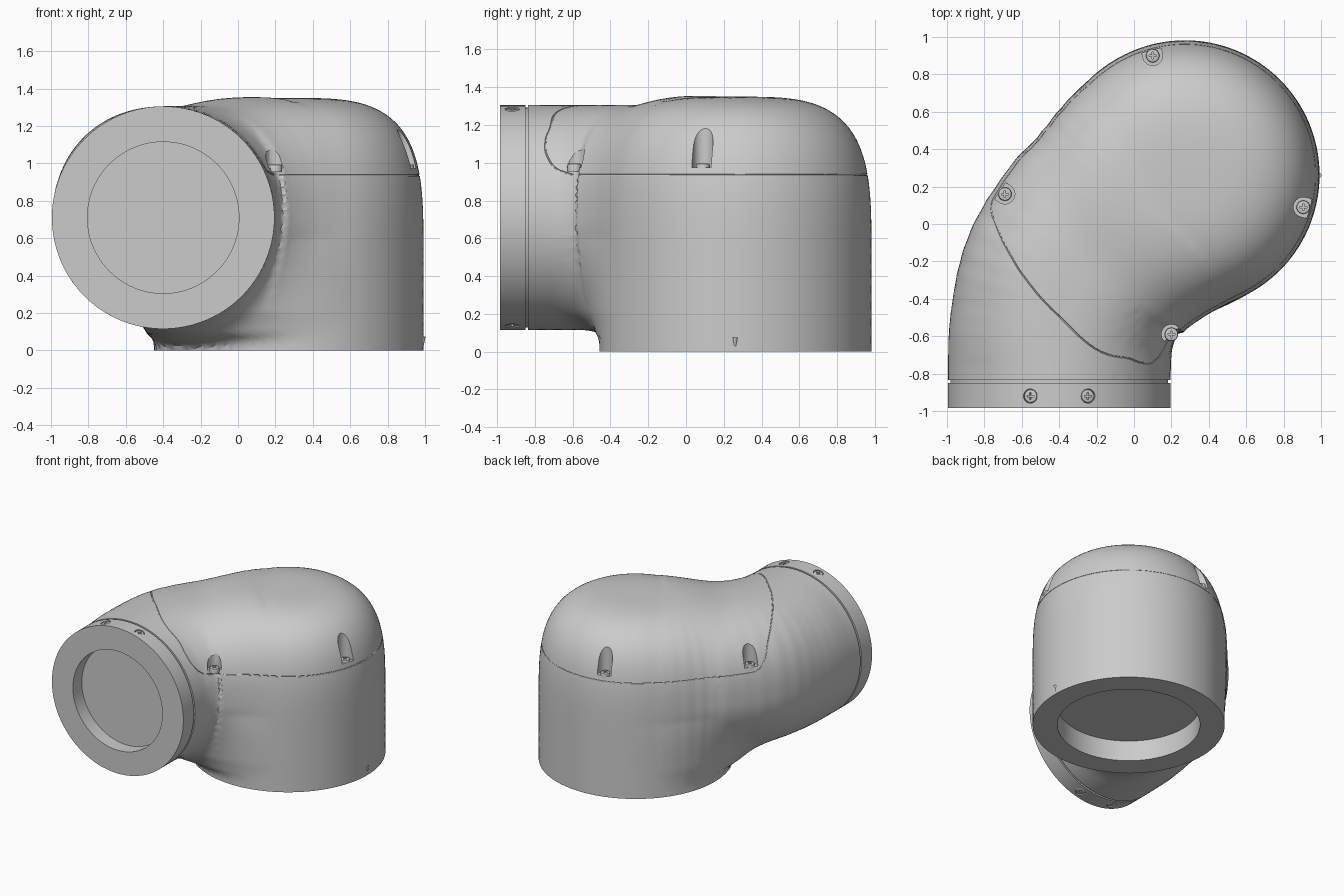
import bpy, bmesh, math
from mathutils import Vector, Matrix

if "Cube" in bpy.data.objects:
    bpy.data.objects.remove(bpy.data.objects["Cube"])

COL = (0.272, 0.262)                 # column axis
ARM_X, ARM_Z, R = -0.4, 0.71, 0.595  # arm axis and radius
CORE = Vector((-0.05, -0.05, 0.65))  # point inside the housing


def spline(pts, steps):
    """Catmull-Rom points through a list of tuples."""
    ps = [Vector(p) for p in pts]
    ps = [ps[0] * 2 - ps[1]] + ps + [ps[-1] * 2 - ps[-2]]
    out = []
    for a, b, c, d in zip(ps, ps[1:], ps[2:], ps[3:]):
        for i in range(steps):
            t = i / steps
            out.append(0.5 * (2 * b + (c - a) * t + (2 * a - 5 * b + 4 * c - d) * t * t
                              + (3 * b - a - 3 * c + d) * t ** 3))
    return out + [ps[-2]]


# arm path: x, y, half width, half height, squareness of the upper half
PATH = [(-0.4, -1.4, R, R, 2)] + [tuple(p) for p in spline(
    [(-0.4, -0.8, R, R, 2), (-0.385, -0.55, 0.6, R, 2.2), (-0.3, -0.28, 0.625, 0.597, 2.5),
     (-0.1, -0.02, 0.645, 0.595, 2.7), (0.02, 0.15, 0.6, 0.575, 2.8),
     (0.13, 0.24, 0.56, 0.52, 2.8)], 4)]
SEGS = [(a, b, b[0] - a[0], b[1] - a[1], (b[0] - a[0]) ** 2 + (b[1] - a[1]) ** 2)
        for a, b in zip(PATH, PATH[1:])]


def field(p):
    """Smooth union of the domed column and the bent arm."""
    x, y, z = p
    d = math.hypot(x - COL[0], y - COL[1]) / 0.72
    h = max(0.0, z - 0.5) / 0.85
    col = ((d ** 3.5 + h ** 3.5) ** (1 / 3.5) - 1) * 0.7
    best = 99.0
    for a, b, ux, uy, uu in SEGS:
        t = min(1.0, max(0.0, ((x - a[0]) * ux + (y - a[1]) * uy) / uu))
        q = (x - a[0] - t * ux) ** 2 + (y - a[1] - t * uy) ** 2
        if q < best:
            best, near = q, (a, b, t)
    a, b, t = near
    w, ht, e = (a[i] + t * (b[i] - a[i]) for i in (2, 3, 4))
    e = e if z > ARM_Z else 2
    arm = (((math.sqrt(best) / w) ** e + (abs(z - ARM_Z) / ht) ** e) ** (1 / e) - 1) * 0.6
    # wider blend low on the arm, fading out at the base edge
    k = 0.13 + 0.2 * min(1, max(0, (0.6 - z) / 0.4))
    k = min(k, 0.11 + 2.5 * max(z, 0))
    m = max(k - abs(col - arm), 0) / k
    return max(min(col, arm) - m * m * k / 4, -0.2 - z, -1.1 - y)


def project(origin, direction):
    """Point where a ray from inside meets the housing surface."""
    n = direction.normalized()
    lo, hi = 0.0, 2.2
    for _ in range(18):
        mid = (lo + hi) / 2
        if field(origin + n * mid) < 0:
            lo = mid
        else:
            hi = mid
    return origin + n * lo


def to_object(bm, name):
    me = bpy.data.meshes.new(name)
    bmesh.ops.recalc_face_normals(bm, faces=bm.faces)
    bm.to_mesh(me)
    bm.free()
    ob = bpy.data.objects.new(name, me)
    bpy.context.collection.objects.link(ob)
    return ob


def add_cyl(bm, a, b, r, sides=64, r2=None):
    a, b = Vector(a), Vector(b)
    rot = (b - a).to_track_quat('Z', 'Y').to_matrix().to_4x4()
    bmesh.ops.create_cone(bm, cap_ends=True, segments=sides, radius1=r,
                          radius2=r if r2 is None else r2, depth=(b - a).length,
                          matrix=Matrix.Translation((a + b) / 2) @ rot)


def cylinder(name, *args, **kw):
    bm = bmesh.new()
    add_cyl(bm, *args, **kw)
    return to_object(bm, name)


def activate(ob):
    bpy.ops.object.select_all(action='DESELECT')
    ob.select_set(True)
    bpy.context.view_layer.objects.active = ob


def cut(ob, cutter):
    m = ob.modifiers.new("cut", 'BOOLEAN')
    m.operation, m.solver, m.object = 'DIFFERENCE', 'EXACT', cutter
    activate(ob)
    bpy.ops.object.modifier_apply(modifier=m.name)
    bpy.data.objects.remove(cutter)


def smooth(ob):
    activate(ob)
    bpy.ops.object.shade_smooth_by_angle(angle=math.radians(32))


def screw(name, pos, axis):
    """Rounded screw head with a cross recess."""
    pos, axis = Vector(pos), Vector(axis).normalized()
    bm = bmesh.new()
    add_cyl(bm, pos - axis * 0.02, pos + axis * 0.02, 0.036, 24)
    top = [e for e in bm.edges if all((v.co - pos).dot(axis) > 0.019 for v in e.verts)]
    bmesh.ops.bevel(bm, geom=top, offset=0.008, segments=2, profile=0.5, affect='EDGES')
    head = to_object(bm, name)
    rot = axis.to_track_quat('Z', 'Y').to_matrix().to_4x4()
    for s in ((0.038, 0.008, 0.03), (0.008, 0.038, 0.03)):
        bm = bmesh.new()
        bmesh.ops.create_cube(bm, size=1, matrix=Matrix.Translation(pos + axis * 0.023)
                              @ rot @ Matrix.Diagonal((*s, 1)))
        cut(head, to_object(bm, "slot_cutter"))
    smooth(head)


# Housing: sphere wrapped onto the blended shape, trimmed flat at both openings
bm = bmesh.new()
bmesh.ops.create_icosphere(bm, subdivisions=6, radius=1)
for v in bm.verts:
    v.co = project(CORE, v.co)
for co, no in (((0, 0, 0), (0, 0, -1)), ((0, -0.835, 0), (0, -1, 0))):
    bmesh.ops.bisect_plane(bm, geom=bm.verts[:] + bm.edges[:] + bm.faces[:],
                           plane_co=co, plane_no=no, clear_outer=True)
    bmesh.ops.holes_fill(bm, edges=[e for e in bm.edges if e.is_boundary], sides=0)
housing = to_object(bm, "elbow_housing")

# Round recess under the base
cut(housing, cylinder("base_cutter", (*COL, -0.1), (*COL, 0.17), 0.535, 96))

# Seam groove of the top cover
GUIDE = [(.22, -.66, .937), (.16, -.71, .965), (.11, -.73, 1.03), (.04, -.74, 1.12),
         (-.05, -.71, 1.2), (-.2, -.65, 1.27), (-.35, -.53, 1.3), (-.5, -.4, 1.3),
         (-.6, -.25, 1.26), (-.68, -.1, 1.19), (-.74, 0, 1.11), (-.76, .06, 1.03),
         (-.765, .12, .965), (-.75, .17, .937)]
seam = []
for i in range(73):
    a = math.radians(-62 + 217 * i / 72)
    seam.append(project(Vector((CORE.x, CORE.y, 0.937)),
                        Vector((math.cos(a), math.sin(a), 0))))
for p in spline(GUIDE[::-1], 5):
    o = Vector((CORE.x, CORE.y, min(p.z, 1.0)))
    seam.append(project(o, p - o))
curve = bpy.data.curves.new("seam_cutter", 'CURVE')
curve.dimensions = '3D'
curve.bevel_depth, curve.bevel_resolution = 0.0045, 1
sp = curve.splines.new('POLY')
sp.points.add(len(seam) - 1)
for pt, co in zip(sp.points, seam):
    pt.co = (*co, 1)
sp.use_cyclic_u = True
tube = bpy.data.objects.new("seam_cutter", curve)
bpy.context.collection.objects.link(tube)
activate(tube)
bpy.ops.object.convert(target='MESH')
cut(housing, bpy.context.view_layer.objects.active)

# Cover screws in vertical pockets open to the outside: x, y, outward direction
SCREWS = [(0.1, 0.9, -0.25, 0.97), (-0.69, 0.16, -0.82, 0.57),
          (0.905, 0.09, 0.97, -0.25), (0.2, -0.59, 0.7, -0.7)]
for i, (x, y, dx, dy) in enumerate(SCREWS):
    bm = bmesh.new()
    for s in (0, 0.16):
        add_cyl(bm, (x + s * dx, y + s * dy, 0.975), (x + s * dx, y + s * dy, 1.5), 0.053, 32)
    verts = [v.co.copy() for v in bm.verts]
    bm.free()
    bm = bmesh.new()
    bmesh.ops.convex_hull(bm, input=[bm.verts.new(v) for v in verts])
    cut(housing, to_object(bm, "pocket_cutter"))
    screw(f"cover_screw_{i + 1}", (x, y, 0.975), (0, 0, 1))
smooth(housing)

# Recessed neck between housing and end ring
smooth(cylinder("ring_neck", (ARM_X, -0.86, ARM_Z), (ARM_X, -0.825, ARM_Z), 0.582, 96))

# End ring with round recess and radial screws
ring = cylinder("end_ring", (ARM_X, -0.985, ARM_Z), (ARM_X, -0.85, ARM_Z), R, 96)
cut(ring, cylinder("ring_cutter", (ARM_X, -1.1, ARM_Z), (ARM_X, -0.87, ARM_Z), 0.405, 96))
for n, (sx, sz) in enumerate(((1, 1), (-1, 1), (1, -1), (-1, -1))):
    ax = Vector((sx * 0.26, 0, sz * 0.966)).normalized()
    c = Vector((ARM_X, -0.92, ARM_Z))
    cut(ring, cylinder("bore_cutter", c + ax * 0.57, c + ax * 0.7, 0.038, 32))
    screw(f"ring_screw_{n + 1}", c + ax * 0.571, ax)
smooth(ring)

# Small alignment mark low on the side
cylinder("alignment_mark", (0.989, 0.26, 0.025), (0.989, 0.26, 0.075), 0.004, 12, r2=0.014)
